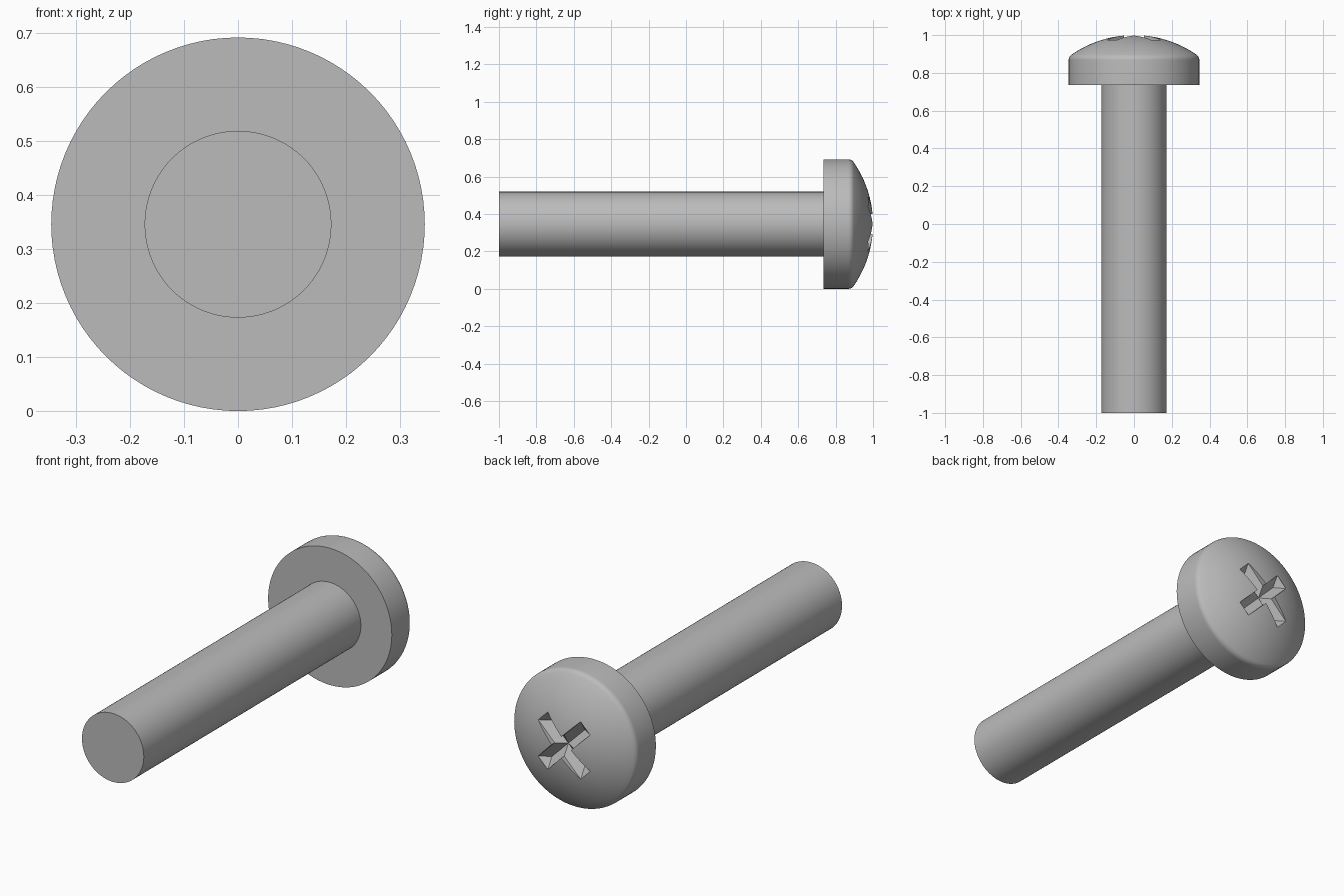
import bpy, bmesh, math
from mathutils import Matrix, Vector

HEAD_R, SHAFT_R = 0.346, 0.173
CENTRE = Vector((0, 0, HEAD_R))

if "Cube" in bpy.data.objects:
    bpy.data.objects.remove(bpy.data.objects["Cube"], do_unlink=True)

steel = bpy.data.materials.new("grey steel")
steel.use_nodes = True
steel.diffuse_color = (0.5, 0.5, 0.5, 1)
steel.node_tree.nodes["Principled BSDF"].inputs["Base Color"].default_value = steel.diffuse_color


def add_object(name, bm):
    bmesh.ops.recalc_face_normals(bm, faces=bm.faces)
    mesh = bpy.data.meshes.new(name)
    bm.to_mesh(mesh)
    bm.free()
    mesh.materials.append(steel)
    obj = bpy.data.objects.new(name, mesh)
    obj.location = CENTRE
    bpy.context.collection.objects.link(obj)
    return obj


def activate(obj):
    bpy.ops.object.select_all(action='DESELECT')
    obj.select_set(True)
    bpy.context.view_layer.objects.active = obj


def lathe(name, profile, steps=96):
    """Spin (radius, y) points round the y axis."""
    bm = bmesh.new()
    verts = [bm.verts.new((r, y, 0)) for r, y in profile]
    edges = [bm.edges.new(pair) for pair in zip(verts, verts[1:])]
    bmesh.ops.spin(bm, geom=verts + edges, cent=(0, 0, 0), axis=(0, 1, 0),
                   angle=2 * math.pi, steps=steps)
    bmesh.ops.remove_doubles(bm, verts=bm.verts, dist=1e-5)
    return add_object(name, bm)


def smooth(obj):
    activate(obj)
    bpy.ops.object.shade_smooth_by_angle(angle=math.radians(30))


# Shaft: plain flat-ended rod
shaft = lathe("shaft", [(0, -1), (SHAFT_R, -1), (SHAFT_R, 0.74), (0, 0.74)])
smooth(shaft)

# Head: straight rim, small rounded shoulder, shallow spherical dome
DOME_R, FILLET = 0.58, 0.035
fillet_r = HEAD_R - FILLET
fillet_y = 1 - DOME_R + math.sqrt((DOME_R - FILLET) ** 2 - fillet_r ** 2)
dome_start = math.asin(fillet_r / (DOME_R - FILLET))
profile = [(0, 0.735), (HEAD_R, 0.735)]
for i in range(7):
    a = (math.pi / 2) + (dome_start - math.pi / 2) * i / 6
    profile.append((fillet_r + FILLET * math.sin(a), fillet_y + FILLET * math.cos(a)))
for i in range(1, 13):
    a = dome_start * (1 - i / 12)
    profile.append((DOME_R * math.sin(a), 1 - DOME_R + DOME_R * math.cos(a)))
head = lathe("head", profile)

# Cross recess: two V-bottomed slots on the diagonals
for number, angle in enumerate((45, -45)):
    bm = bmesh.new()
    for side in (-1, 1):
        bm.verts.new((side * 0.13, 0.94, 0))
        for y in (0.973, 1.05):
            for w in (-0.038, 0.038):
                bm.verts.new((side * 0.168, y, w))
    bmesh.ops.convex_hull(bm, input=bm.verts)
    bm.transform(Matrix.Rotation(math.radians(angle), 4, 'Y'))
    cutter = add_object(f"slot_cutter_{number + 1}", bm)
    cutter.hide_render = True
    activate(head)
    cut = head.modifiers.new("slot", 'BOOLEAN')
    cut.operation = 'DIFFERENCE'
    cut.solver = 'EXACT'
    cut.object = cutter
    bpy.ops.object.modifier_apply(modifier=cut.name)
    bpy.data.objects.remove(cutter, do_unlink=True)
smooth(head)
